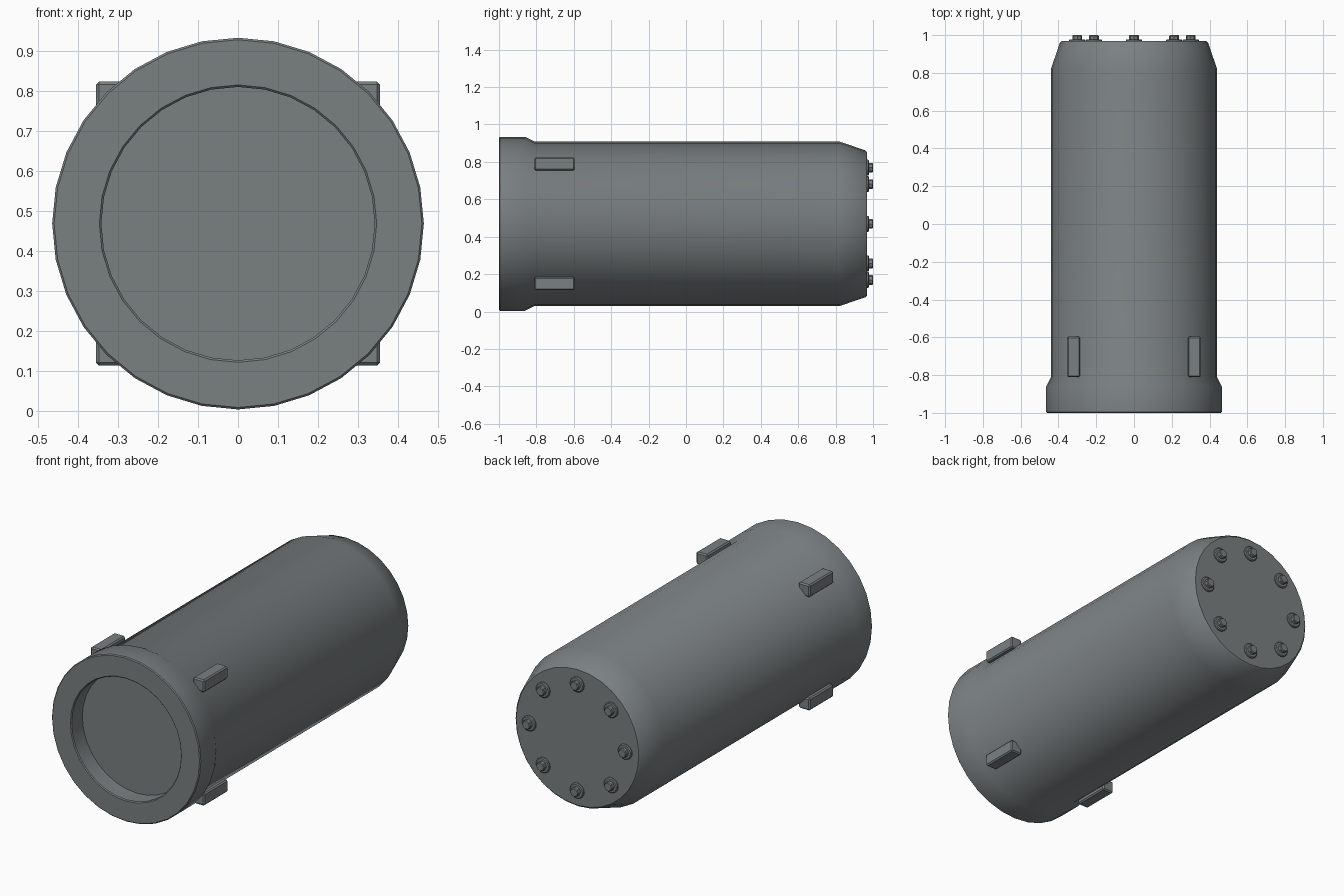
import bpy, bmesh
from math import pi, sin, cos, radians
from mathutils import Matrix

if "Cube" in bpy.data.objects:
    bpy.data.objects.remove(bpy.data.objects["Cube"])

AXIS_Z = 0.469

steel = bpy.data.materials.new("grey steel")
color = (0.195, 0.215, 0.222, 1)
steel.diffuse_color = color
steel.use_nodes = True
steel.node_tree.nodes["Principled BSDF"].inputs["Base Color"].default_value = color


def finish(name, bm, angle=30):
    bmesh.ops.recalc_face_normals(bm, faces=bm.faces)
    mesh = bpy.data.meshes.new(name)
    bm.to_mesh(mesh)
    bm.free()
    mesh.materials.append(steel)
    obj = bpy.data.objects.new(name, mesh)
    bpy.context.collection.objects.link(obj)
    bpy.ops.object.select_all(action="DESELECT")
    obj.select_set(True)
    bpy.context.view_layer.objects.active = obj
    bpy.ops.object.shade_smooth_by_angle(angle=radians(angle))
    return obj


def lathe(name, profile, sides, x=0, z=AXIS_Z):
    """Turn (radius, y) points about a line along y, capping both ends."""
    bm = bmesh.new()
    rings = [[bm.verts.new((x + r * sin(2 * pi * i / sides), y,
                            z + r * cos(2 * pi * i / sides)))
              for i in range(sides)] for r, y in profile]
    for a, b in zip(rings, rings[1:]):
        for i in range(sides):
            j = (i + 1) % sides
            bm.faces.new((a[i], a[j], b[j], b[i]))
    bm.faces.new(rings[0])
    bm.faces.new(rings[-1])
    return finish(name, bm)


# Canister shell: recessed front, flared collar, straight body, tapered back
lathe("canister_body", [
    (0.342, -0.90), (0.342, -0.995), (0.347, -1.0),
    (0.460, -1.0), (0.465, -0.995), (0.465, -0.86), (0.44, -0.81),
    (0.44, 0.82), (0.393, 0.958), (0.383, 0.968)], 32)

# Four lugs behind the collar
for sx, side in ((1, "left"), (-1, "right")):
    for sz, level in ((1, "upper"), (-1, "lower")):
        bm = bmesh.new()
        place = (Matrix.Translation((sx * 0.32, -0.703, AXIS_Z + sz * 0.32))
                 @ Matrix.Diagonal((0.07, 0.215, 0.07, 1)))
        bmesh.ops.create_cube(bm, size=1, matrix=place)
        bmesh.ops.bevel(bm, geom=bm.edges[:], offset=0.007, segments=1,
                        affect="EDGES")
        finish(f"{level}_{side}_lug", bm)

# Ring of eight bolts with washers on the back plate
for i in range(8):
    a = i * pi / 4
    x, z = 0.3 * sin(a), AXIS_Z + 0.3 * cos(a)
    lathe(f"washer_{i + 1}", [(0.043, 0.96), (0.043, 0.974), (0.038, 0.978)],
          16, x, z)
    lathe(f"bolt_{i + 1}", [(0.026, 0.97), (0.026, 0.996), (0.022, 1.0)],
          8, x, z)
